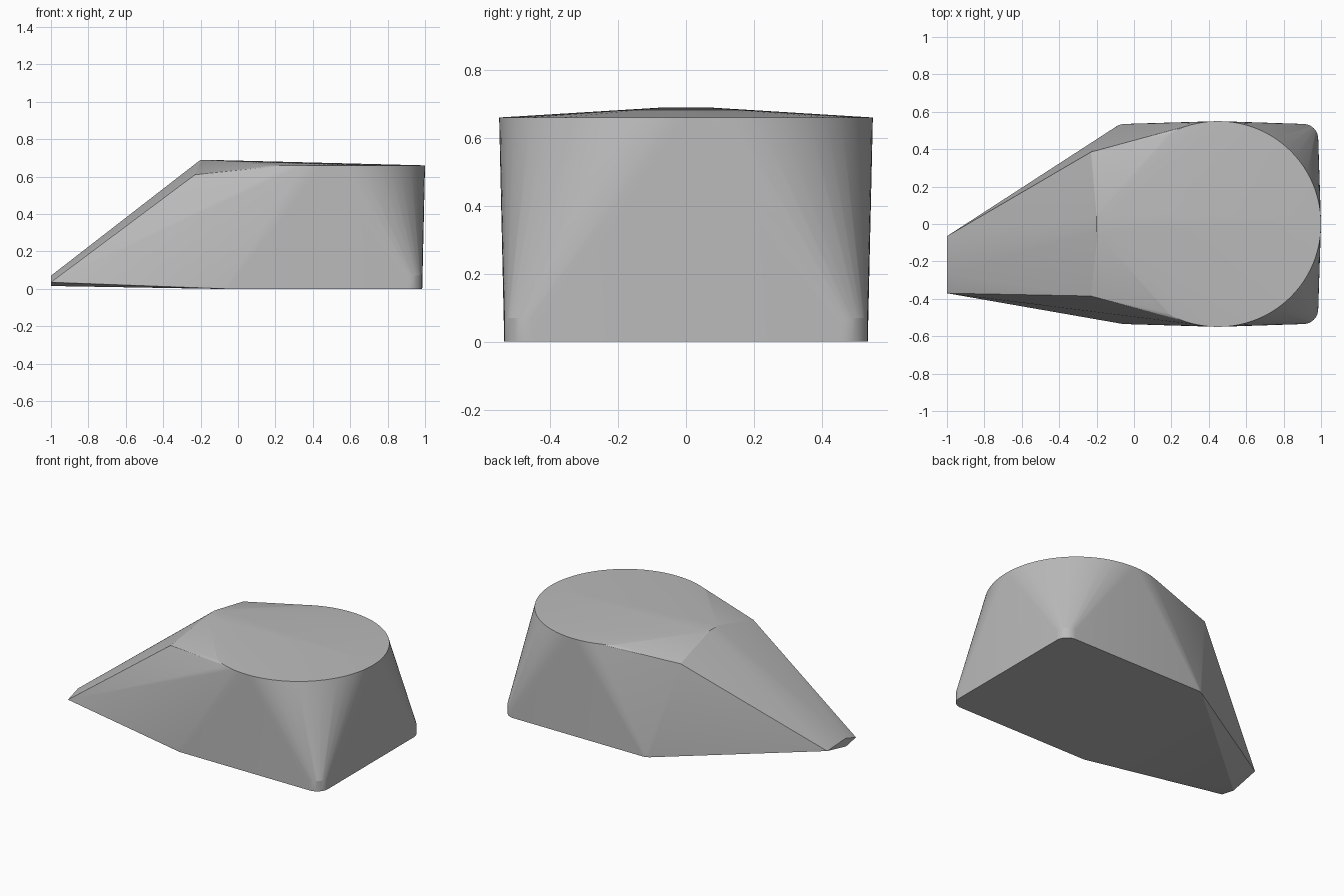
import bpy, bmesh, math
from mathutils import Vector

cube = bpy.data.objects.get("Cube")
if cube:
    bpy.data.objects.remove(cube, do_unlink=True)

grey = bpy.data.materials.new("plain grey")
grey.use_nodes = True
colour = (0.5, 0.5, 0.5, 1)
grey.diffuse_color = colour
grey.node_tree.nodes["Principled BSDF"].inputs["Base Color"].default_value = colour


def arc(cx, cy, z, radius, start, sweep, steps):
    """Points along a horizontal arc; angles in degrees."""
    angles = [math.radians(start + sweep * i / steps) for i in range(steps + 1)]
    return [Vector((cx + radius * math.cos(a), cy + radius * math.sin(a), z)) for a in angles]


def hull_object(name, points):
    """Skin the guide points with a tight convex shell."""
    bm = bmesh.new()
    for p in points:
        bm.verts.new(p)
    bmesh.ops.remove_doubles(bm, verts=bm.verts, dist=0.0005)
    result = bmesh.ops.convex_hull(bm, input=bm.verts)
    inside = [g for g in result["geom_interior"] + result["geom_unused"]
              if isinstance(g, bmesh.types.BMVert)]
    bmesh.ops.delete(bm, geom=list(set(inside)), context='VERTS')
    bmesh.ops.dissolve_limit(bm, angle_limit=math.radians(0.3), verts=bm.verts, edges=bm.edges)
    bmesh.ops.recalc_face_normals(bm, faces=bm.faces)
    mesh = bpy.data.meshes.new(name)
    bm.to_mesh(mesh)
    bm.free()
    mesh.materials.append(grey)
    obj = bpy.data.objects.new(name, mesh)
    bpy.context.collection.objects.link(obj)
    return obj


# Round flat top
points = arc(0.45, 0, 0.66, 0.55, 0, 360, 96)

for side in (-1, 1):
    # Rounded foot corners: tall at the heel, low at the front
    for z in (0, 0.07):
        points += arc(0.905, side * 0.455, z, 0.08, 0, side * 90, 10)
    for z in (0, 0.02):
        points += arc(-0.05, side * 0.455, z, 0.08, side * 90, side * 90, 10)
    # Shoulder and ridge
    points.append(Vector((-0.23, side * 0.385, 0.61)))
    points += arc(-0.18, side * 0.04, 0.69, 0.02, 90, 180, 4)

# Thin off-centre diamond nose
points += [Vector((-1, y, z)) for y, z in
           ((-0.37, 0.035), (-0.265, 0.07), (-0.065, 0.06), (-0.265, 0.015))]

body = hull_object("wedge_body", points)

# Smooth rounds, crisp rims
bpy.ops.object.select_all(action='DESELECT')
body.select_set(True)
bpy.context.view_layer.objects.active = body
bpy.ops.object.shade_smooth_by_angle(angle=math.radians(12))
